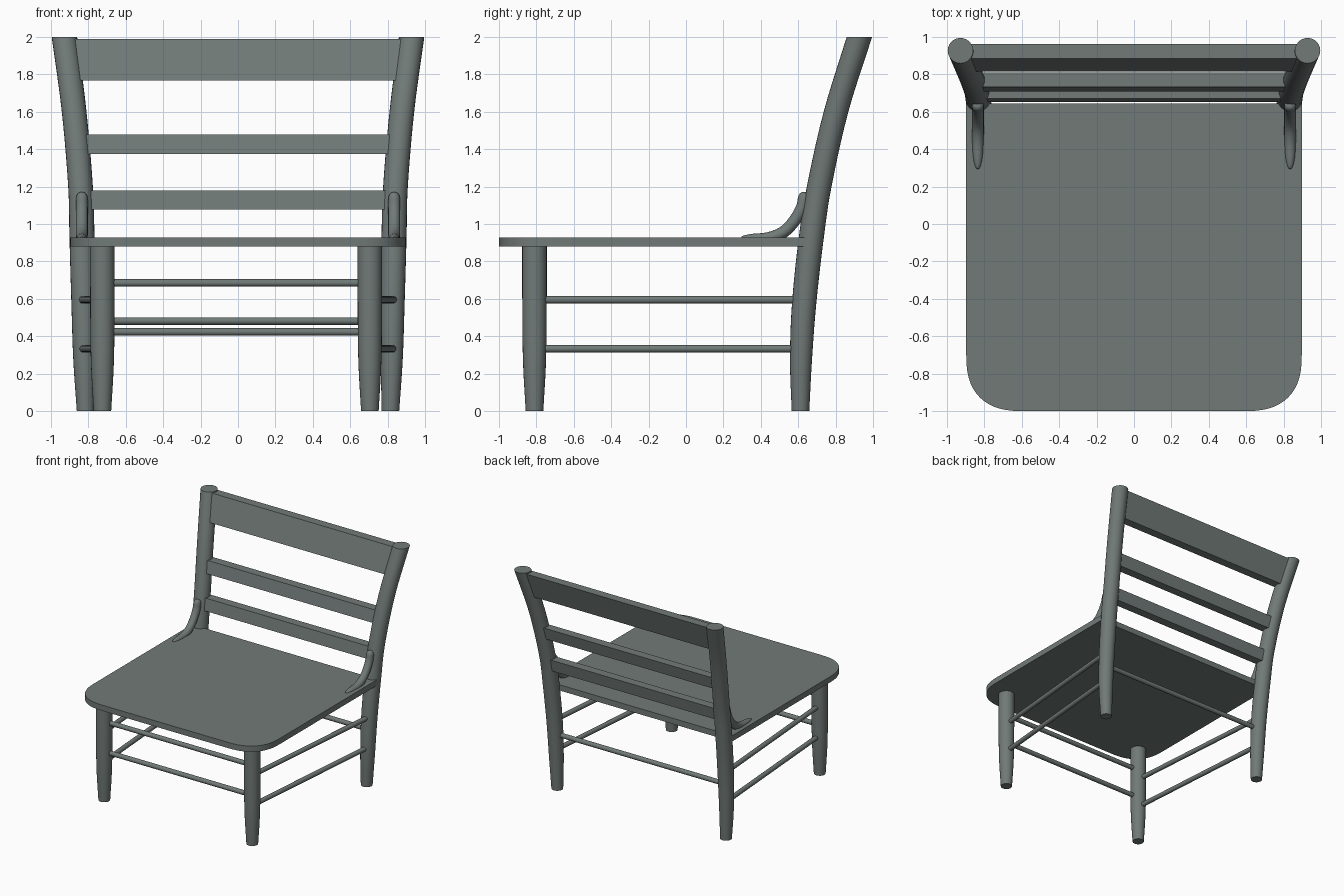
import bpy, bmesh, math
from mathutils import Vector

if "Cube" in bpy.data.objects:
    bpy.data.objects.remove(bpy.data.objects["Cube"])

paint = bpy.data.materials.new("grey green paint")
paint.diffuse_color = (0.165, 0.195, 0.187, 1)
paint.use_nodes = True
paint.node_tree.nodes["Principled BSDF"].inputs["Base Color"].default_value = paint.diffuse_color
X, Z = Vector((1, 0, 0)), Vector((0, 0, 1))


def finish(name, bm, smooth=True):
    bmesh.ops.recalc_face_normals(bm, faces=bm.faces)
    me = bpy.data.meshes.new(name)
    bm.to_mesh(me)
    bm.free()
    me.materials.append(paint)
    ob = bpy.data.objects.new(name, me)
    bpy.context.collection.objects.link(ob)
    if smooth:
        bpy.ops.object.select_all(action='DESELECT')
        ob.select_set(True)
        bpy.context.view_layer.objects.active = ob
        bpy.ops.object.shade_smooth_by_angle(angle=math.radians(40))
    return ob


def spline(pts, steps=4):
    """Catmull-Rom through tuples of any length."""
    p = [Vector(q) for q in pts]
    p = [2 * p[0] - p[1]] + p + [2 * p[-1] - p[-2]]
    out = []
    for i in range(1, len(p) - 2):
        a, b, c, d = p[i - 1:i + 3]
        for k in range(steps):
            t = k / steps
            out.append(0.5 * (2 * b + (c - a) * t + (2 * a - 5 * b + 4 * c - d) * t * t
                              + (3 * b - a - 3 * c + d) * t ** 3))
    return out + [p[-2]]


def tube(name, pts, u, axis=None, sides=24):
    """Loft circles along (x, y, z, radius) points."""
    bm = bmesh.new()
    rings = []
    for i, p in enumerate(pts):
        c = Vector(p[:3])
        t = axis or (Vector(pts[min(i + 1, len(pts) - 1)][:3])
                     - Vector(pts[max(i - 1, 0)][:3])).normalized()
        v = t.cross(u).normalized()
        rings.append([bm.verts.new(c + p[3] * (u * math.cos(a) + v * math.sin(a)))
                      for a in (2 * math.pi * k / sides for k in range(sides))])
    for r, s in zip(rings, rings[1:]):
        for k in range(sides):
            n = (k + 1) % sides
            bm.faces.new((r[k], r[n], s[n], s[k]))
    bm.faces.new(rings[0])
    bm.faces.new(rings[-1])
    return finish(name, bm)


# Back post centreline: x, y, z, radius
POST = spline([(0.815, 0.612, 0, 0.047), (0.822, 0.615, 0.28, 0.059),
               (0.826, 0.632, 0.58, 0.065), (0.834, 0.669, 0.92, 0.067),
               (0.842, 0.712, 1.2, 0.066), (0.876, 0.802, 1.6, 0.066),
               (0.928, 0.927, 2.0, 0.068)], 5)


def post_at(z):
    for a, b in zip(POST, POST[1:]):
        if z <= b[2]:
            return a.lerp(b, (z - a[2]) / (b[2] - a[2]))
    return POST[-1]


# Seat board with rounded front corners
bm = bmesh.new()
outline = [(0.897, 0.645), (-0.897, 0.645)]
for s in (-1, 1):
    arc = []
    for k in range(15):
        a = math.pi / 2 * k / 14
        arc.append((s * (0.597 + 0.3 * math.cos(a) ** 0.8),
                    -0.7 - 0.3 * math.sin(a) ** 0.8))
    outline += arc if s < 0 else arc[::-1]
face = bm.faces.new([bm.verts.new((x, y, 0.879)) for x, y in outline])
ext = bmesh.ops.extrude_face_region(bm, geom=[face], use_keep_orig=True)
bmesh.ops.translate(bm, vec=(0, 0, 0.05),
                    verts=[g for g in ext["geom"] if isinstance(g, bmesh.types.BMVert)])
finish("seat", bm)

FRONT_Y = -0.81
for s, side in ((-1, "left"), (1, "right")):
    fx = s * 0.715 - 0.01
    # Legs and back posts
    leg = spline([(fx, FRONT_Y, 0, 0.047), (fx, FRONT_Y, 0.25, 0.061),
                  (fx, FRONT_Y, 0.5, 0.065), (fx, FRONT_Y, 0.89, 0.066)])
    tube(side + "_front_leg", leg, X, Z)
    tube(side + "_back_post", [(s * p[0], p[1], p[2], p[3]) for p in POST], X, Z)
    # Side rungs
    for z, name in ((0.595, "upper"), (0.333, "lower")):
        p = post_at(z)
        tube(f"{side}_{name}_side_rung",
             [(fx, FRONT_Y, z, 0.02), (s * (p[0] + 0.008), p[1], z, 0.02)], Z, sides=16)
    # Curved brace between seat and post
    brace = [(0.295, 0.928, 0.006), (0.31, 0.924, 0.016), (0.36, 0.921, 0.027),
             (0.44, 0.925, 0.031), (0.52, 0.956, 0.032), (0.58, 1.018, 0.032),
             (0.62, 1.09, 0.032), (0.63, 1.14, 0.031), (0.634, 1.162, 0.022),
             (0.636, 1.171, 0.006)]
    tube(side + "_brace", spline([(s * 0.835, y, z, r) for y, z, r in brace], 3), X, sides=16)

# Front and back rungs
for name, y, z, h in (("upper_front_rung", FRONT_Y, 0.685, 0.7),
                      ("lower_front_rung", FRONT_Y, 0.423, 0.7),
                      ("back_rung", post_at(0.48)[1], 0.481, 0.81)):
    tube(name, [(-h, y, z, 0.02), (h, y, z, 0.02)], Z, sides=16)

# Back slats follow the lean and splay of the posts
for name, z0, z1 in (("lower_slat", 1.077, 1.18), ("middle_slat", 1.373, 1.478),
                     ("top_slat", 1.768, 1.99)):
    bm = bmesh.new()
    bmesh.ops.create_cube(bm, size=2)
    for v in bm.verts:
        z = z1 if v.co.z > 0 else z0
        p = post_at(z)
        v.co = (v.co.x * (p[0] - 0.05), p[1] + v.co.y * 0.038, z)
    finish(name, bm, False)
